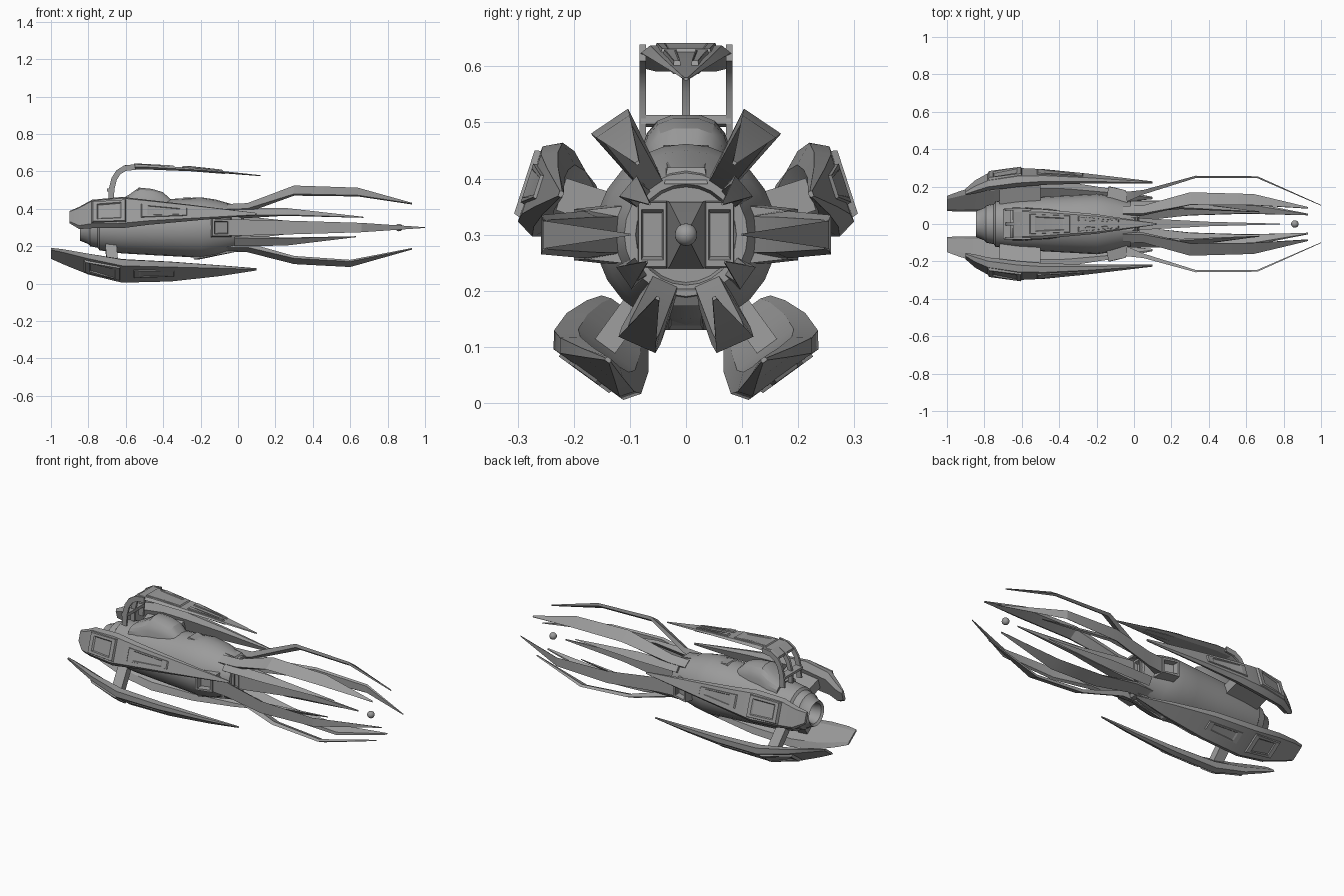
import bpy, bmesh, math

if "Cube" in bpy.data.objects:
    bpy.data.objects.remove(bpy.data.objects["Cube"])

AXIS_Z = 0.3
grey = bpy.data.materials.new("hull_grey")
grey.diffuse_color = (0.33, 0.33, 0.33, 1)
grey.use_nodes = True
grey.node_tree.nodes["Principled BSDF"].inputs["Base Color"].default_value = grey.diffuse_color


def P(a, x, t, r):
    """Point from position along the hull, sideways offset and radius at angle a (0 = up)."""
    a = math.radians(a)
    return (x, r * math.sin(a) + t * math.cos(a), AXIS_Z + r * math.cos(a) - t * math.sin(a))


def loft(name, rings, angle=30):
    """Skin a list of closed rings and cap both ends."""
    bm = bmesh.new()
    vs = [[bm.verts.new(p) for p in ring] for ring in rings]
    n = len(vs[0])
    for A, B in zip(vs, vs[1:]):
        for i in range(n):
            j = (i + 1) % n
            bm.faces.new((A[i], A[j], B[j], B[i]))
    bm.faces.new(vs[0][::-1])
    bm.faces.new(vs[-1])
    bmesh.ops.recalc_face_normals(bm, faces=bm.faces)
    me = bpy.data.meshes.new(name)
    bm.to_mesh(me)
    bm.free()
    me.materials.append(grey)
    ob = bpy.data.objects.new(name, me)
    bpy.context.collection.objects.link(ob)
    bpy.ops.object.select_all(action='DESELECT')
    ob.select_set(True)
    bpy.context.view_layer.objects.active = ob
    bpy.ops.object.shade_smooth_by_angle(angle=math.radians(angle))
    return ob


def lathe(name, profile, n=24):
    return loft(name, [[P(360 * i / n, x, 0, r) for i in range(n)] for x, r in profile])


def petal(name, a, stations):
    """Curved shell plate: stations are (x, sideways, radius, half width, thickness)."""
    rings = []
    for x, t, r, w, h in stations:
        sec = [(-1, .5), (-.8, 0), (.8, 0), (1, .5), (.65, 1), (-.65, 1)]
        rings.append([P(a, x, t + k * w, r - d * h) for k, d in sec])
    return loft(name, rings, 20)


def blade(name, a, stations):
    """Tail blade with a flat outer face: stations are (x, radius, half width, half thickness)."""
    return loft(name, [[P(a, x, -w, r + h), P(a, x, w, r + h), P(a, x, w * .75, r - h),
                        P(a, x, -w * .75, r - h)] for x, r, w, h in stations], 20)


def panel(name, a, x0, x1, w0, w1, r0, r1, h, t0=0, t1=0):
    """Raised frame with a sunken centre."""
    cx = (x0 + x1) / 2
    rings = []
    for k, up in ((1.1, -.02), (.95, h), (.72, h), (.64, h * .3)):
        q = []
        for x, w, r, t, sgn in ((x0, w0, r0, t0, -1), (x0, w0, r0, t0, 1),
                                (x1, w1, r1, t1, 1), (x1, w1, r1, t1, -1)):
            q.append(P(a, cx + (x - cx) * k, t + sgn * w * k, r + up))
        rings.append(q)
    return loft(name, rings, 15)


def rail(name, pts, y, hy, h):
    """Flat bar swept along points in the x-z plane."""
    rings = []
    for i, (x, z) in enumerate(pts):
        p, q = pts[max(i - 1, 0)], pts[min(i + 1, len(pts) - 1)]
        d = math.hypot(q[0] - p[0], q[1] - p[1])
        nx, nz = -(q[1] - p[1]) / d * h, (q[0] - p[0]) / d * h
        rings.append([(x + s * nx, y + e * hy, z + s * nz)
                      for s, e in ((1, -1), (1, 1), (-1, 1), (-1, -1))])
    return loft(name, rings)


# Main hull with hollow front ring
lathe("hull", [(-.77, .045), (-.835, .058), (-.845, .07), (-.8, .088), (-.79, .1), (-.75, .108),
               (-.74, .122), (-.62, .138), (-.45, .148), (-.3, .156), (-.2, .162), (-.12, .15),
               (.02, .11), (.02, .09), (.0, .085)])

# Cockpit dome: broad crown with sloped front and rear facets
dome = []
for x, w, z in ((-.65, .088, .44), (-.585, .09, .475), (-.53, .084, .515), (-.46, .082, .508),
                (-.4, .074, .49), (-.355, .06, .445)):
    ring = []
    for b in range(0, 181, 20):
        c, s = math.cos(math.radians(b)), math.sin(math.radians(b))
        ring.append((x, w * math.copysign(abs(c) ** .7, c), .40 + (z - .40) * s ** .8))
    dome.append(ring)
loft("cockpit_dome", dome, 25)

# Spine and belly fairings
panel("spine_panel", 0, -.3, .01, .042, .035, .15, .11, .01)
panel("belly_panel", 180, -.24, .01, .042, .04, .158, .115, .012)

# Raised top guard: plate, bent uprights and cross bar
petal("top_guard", 0, [(-.645, 0, .305, .083, .014), (-.6, 0, .335, .083, .026), (-.5, 0, .337, .08, .026),
                       (-.2, 0, .315, .052, .016), (.12, 0, .28, .004, .005)])
panel("guard_vent", 0, -.56, -.34, .055, .045, .338, .328, .004)
arch = [(-.68, .44), (-.675, .51), (-.662, .56), (-.64, .595), (-.605, .617), (-.55, .624)]
for s in (1, -1):
    rail("guard_upright", arch, s * .077, .006, .015)
    panel("guard_slot", 0, -.3, -.08, .012, .006, .326, .306, .004, s * .028, s * .016)
rail("guard_centre_bar", arch, 0, .007, .013)
rail("guard_cross_bar", [(-.7, .5), (-.66, .505)], 0, .08, .008)

# Rear centre spike and floating ball
loft("centre_spike", [[(x, -y, .3 - z), (x, y, .3 - z), (x, y, .3 + z), (x, -y, .3 + z)]
                      for x, y, z in ((0, .033, .06), (.06, .03, .058), (.4, .012, .022),
                                      (.78, .002, .003))])
lathe("tail_ball", [(.86 - .02 * math.cos(math.pi * i / 12), max(.0005, .02 * math.sin(math.pi * i / 12)))
                    for i in range(13)], 20)

for s in (1, -1):
    side = "left" if s > 0 else "right"

    # Side petals tapering to a free tip behind the slot
    a = 72 * s
    petal(side + "_side_petal", a, [(-.9, 0, .19, .035, .02), (-.85, s * .012, .225, .062, .045),
                                    (-.78, 0, .265, .08, .06), (-.62, 0, .292, .088, .065),
                                    (-.48, 0, .29, .07, .055), (-.25, 0, .272, .045, .035),
                                    (.1, 0, .238, .006, .008)])
    panel(side + "_side_window", a, -.78, -.6, .058, .062, .27, .293, .01)
    panel(side + "_side_slot", a, -.52, -.27, .038, .022, .293, .275, .005)
    loft(side + "_side_strut", [[P(a, -.72, -.03, r), P(a, -.72, .03, r), P(a, -.5, .03, r),
                                 P(a, -.5, -.03, r)] for r in (.12, .25)])

    # Lower petals held off the hull
    a = 144 * s
    petal(side + "_lower_petal", a, [(-1, s * -.008, .182, .05, .012), (-.93, s * -.006, .21, .068, .024),
                                     (-.8, 0, .258, .09, .04), (-.62, s * .006, .304, .096, .055),
                                     (-.36, s * .008, .303, .082, .045),
                                     (-.1, s * .014, .285, .045, .025),
                                     (.1, s * .019, .266, .006, .008)])
    panel(side + "_lower_window", a, -.82, -.63, .05, .058, .257, .301, .008)
    panel(side + "_lower_slot", a, -.56, -.34, .035, .025, .305, .304, .004)
    loft(side + "_lower_strut", [[P(a, -.71 + d, -.022, r), P(a, -.71 + d, .022, r),
                                  P(a, -.65 + d, .022, r), P(a, -.65 + d, -.022, r)]
                                 for r, d in ((.12, 0), (.25, .01))])

    # Long tail blades: side, upper, lower
    blade(side + "_side_tail", 90 * s, [(-.06, .14, .043, .03), (.05, .17, .042, .012),
                                        (.33, .252, .035, .006), (.66, .25, .025, .005),
                                        (1, .1, .002, .002)])
    blade(side + "_upper_tail", 34 * s, [(-.06, .11, .025, .025), (.05, .125, .026, .015),
                                         (.3, .235, .04, .009), (.64, .226, .036, .007),
                                         (.93, .154, .004, .003)])
    blade(side + "_lower_tail", 156 * s, [(-.06, .1, .03, .03), (.05, .115, .032, .015),
                                          (.3, .188, .038, .009), (.6, .208, .036, .007),
                                          (.93, .124, .004, .003)])

    # Short inner tails
    for nm, b, r0, r1, x1 in (("upper", 50, .115, .085, .67), ("lower", 125, .115, .085, .63)):
        blade(side + "_inner_" + nm + "_tail", b * s, [(-.02, r0, .025, .02), (.25, r0 + .012, .024, .008),
                                                       (x1, r1, .002, .002)])

    # Tail root housing and rear face frames
    panel(side + "_tail_housing", 90 * s, -.14, -.04, .048, .046, .155, .135, .045)
    rings = []
    for k, x in ((1, .0), (.95, .032), (.75, .032), (.65, .012)):
        rings.append([(x, s * .06 + dy * .026 * k, .3 + dz * .06 * k)
                      for dy, dz in ((-1, -1), (1, -1), (1, 1), (-1, 1))])
    loft(side + "_rear_frame", rings)
